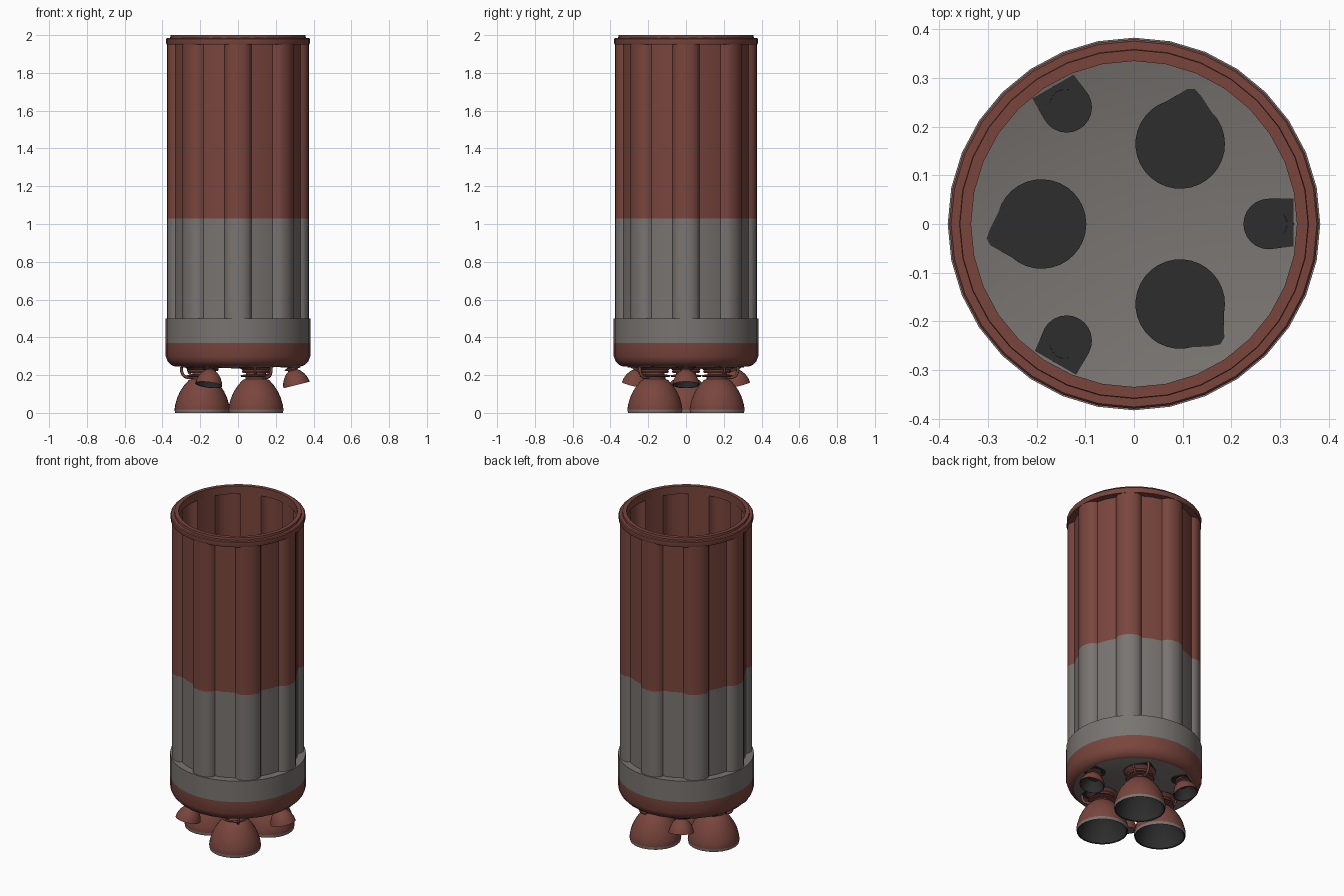
import bpy, bmesh, math
from mathutils import Matrix

cube = bpy.data.objects.get("Cube")
if cube:
    bpy.data.objects.remove(cube, do_unlink=True)


def material(name, colour):
    m = bpy.data.materials.new(name)
    m.use_nodes = True
    m.diffuse_color = (*colour, 1)
    m.node_tree.nodes["Principled BSDF"].inputs["Base Color"].default_value = (*colour, 1)
    return m


RED = material("rust red", (0.19, 0.06, 0.046))
GREY = material("warm grey", (0.19, 0.175, 0.163))
DARK = material("soot black", (0.026, 0.026, 0.026))
MATS = [RED, GREY, DARK]
R, G, D = range(3)


def finish(name, bm, matrix=None, recalc=True):
    if recalc:
        bmesh.ops.recalc_face_normals(bm, faces=bm.faces)
    for f in bm.faces:
        f.smooth = True
    mesh = bpy.data.meshes.new(name)
    bm.to_mesh(mesh)
    bm.free()
    mesh.set_sharp_from_angle(angle=math.radians(30))
    for m in MATS:
        mesh.materials.append(m)
    obj = bpy.data.objects.new(name, mesh)
    if matrix:
        obj.matrix_world = matrix
    bpy.context.collection.objects.link(obj)


def lathe(name, profile, colours, sides=32, matrix=None):
    """Spin (radius, height) points; one colour per profile segment."""
    bm = bmesh.new()
    rings = []
    for r, z in profile:
        if r == 0:
            rings.append([bm.verts.new((0, 0, z))] * sides)
        else:
            rings.append([bm.verts.new((r * math.cos(i * math.tau / sides),
                                        r * math.sin(i * math.tau / sides), z))
                          for i in range(sides)])
    for a, b, col in zip(rings, rings[1:], colours):
        for i in range(sides):
            j = (i + 1) % sides
            corners = list(dict.fromkeys((a[i], a[j], b[j], b[i])))
            bm.faces.new(corners).material_index = col
    bmesh.ops.remove_doubles(bm, verts=bm.verts, dist=1e-5)
    finish(name, bm, matrix)


def plate(name, points, z, thick, matrix):
    bm = bmesh.new()
    face = bm.faces.new([bm.verts.new((x, y, z)) for x, y in points])
    out = bmesh.ops.extrude_face_region(bm, geom=[face])
    top = [v for v in out["geom"] if isinstance(v, bmesh.types.BMVert)]
    bmesh.ops.translate(bm, verts=top, vec=(0, 0, thick))
    for f in bm.faces:
        f.material_index = D
    finish(name, bm, matrix)


def pipe(name, points, radius, matrix):
    curve = bpy.data.curves.new(name, "CURVE")
    curve.dimensions = "3D"
    curve.bevel_depth = radius
    curve.bevel_resolution = 2
    curve.resolution_u = 5
    s = curve.splines.new("BEZIER")
    s.bezier_points.add(len(points) - 1)
    for bp, p in zip(s.bezier_points, points):
        bp.co = p
        bp.handle_left_type = bp.handle_right_type = "AUTO"
    curve.materials.append(RED)
    obj = bpy.data.objects.new(name, curve)
    obj.matrix_world = matrix
    bpy.context.collection.objects.link(obj)


# Base skirt with a shallow floor, open to the inside of the tank
lathe("base_skirt",
      [(0, .235), (.338, .247), (.354, .254), (.372, .272), (.383, .3),
       (.383, .37), (.383, .5), (.336, .5)],
      [G, R, R, R, R, G, G])

# Fluted tank wall: eight broad rounded columns with deep panels between
bm = bmesh.new()
half = [(4.5, .374), (8.5, .366), (11, .352), (12.3, .338)]
column = [(-d, r) for d, r in reversed(half)] + [(0, .377)] + half + [(22.5, .339)]
section = []
for k in range(8):
    for deg, r in column:
        a = math.radians(deg + k * 45)
        section.append((r * math.cos(a), r * math.sin(a)))
rows = [[bm.verts.new((x, y, z)) for x, y in section] for z in (.495, 1.03, 1.955)]
for low, high, col in ((rows[0], rows[1], G), (rows[1], rows[2], R)):
    for i in range(len(section)):
        j = (i + 1) % len(section)
        bm.faces.new((low[i], low[j], high[j], high[i])).material_index = col
finish("fluted_tank", bm, recalc=False)

# Stepped top rim
lathe("top_rim",
      [(.335, 1.95), (.378, 1.95), (.38, 1.955), (.38, 1.98), (.376, 1.985),
       (.359, 1.985), (.358, 2), (.335, 2), (.335, 1.95)], [R] * 8)

# Three main engines, each with mount, bell, pipes and soot patch
for n in range(3):
    spin = Matrix.Rotation(math.radians(60 + 120 * n), 4, "Z")
    place = spin @ Matrix.Translation((.19, 0, 0))
    lathe(f"main_bell_{n + 1}",
          [(.143, 0), (.146, .017), (.142, .045), (.132, .08), (.116, .115),
           (.094, .148), (.07, .174), (.05, .182), (0, .182)],
          [G] + [R] * 7, 32, place)
    lathe(f"main_bell_lining_{n + 1}",
          [(.143, 0), (.137, .003), (.131, .045), (.107, .11), (.06, .165), (0, .17)],
          [D] * 5, 32, place)
    lathe(f"main_mount_{n + 1}",
          [(.055, .175), (.055, .19), (.078, .191), (.082, .196), (.078, .201),
           (.052, .203), (.052, .21), (.07, .212), (.074, .22), (.07, .226),
           (.09, .24)], [R] * 10, 24, place)
    pipe(f"feed_pipe_{n + 1}",
         [(.30, .03, .243), (.297, .03, .215), (.28, .027, .192), (.23, .015, .188)],
         .008, spin)
    pipe(f"brace_pipe_{n + 1}",
         [(.265, -.05, .241), (.26, -.045, .215), (.24, -.03, .196)], .006, spin)
    # Rounded patch drawn out towards the feed pipe
    arc = [math.radians(48 + i * 11) for i in range(28)]
    tear = [(.19 + .092 * math.cos(a), .092 * math.sin(a)) for a in arc]
    tear += [(.296, .01), (.303, .03), (.295, .044)]
    plate(f"main_soot_patch_{n + 1}", tear, .24, .008, spin)

# Three small steering engines, tilted outwards
for n in range(3):
    spin = Matrix.Rotation(math.radians(120 * n), 4, "Z")
    tilt = spin @ Matrix.Translation((.31, 0, .148)) @ Matrix.Rotation(math.radians(-14), 4, "Y")
    lathe(f"small_bell_{n + 1}",
          [(.072, 0), (.068, .022), (.056, .048), (.04, .068), (.026, .078),
           (.026, .084), (.042, .085), (.042, .093), (.028, .095), (.03, .1)],
          [R] * 9, 24, tilt)
    lathe(f"small_bell_lining_{n + 1}",
          [(.072, 0), (.067, .001), (.06, .025), (.035, .06), (0, .065)],
          [R] + [D] * 3, 24, tilt)
    # Patch: rounded towards the centre, square towards the wall
    arc = [math.radians(90 + i * 15) for i in range(13)]
    patch = [(.277 + .052 * math.cos(a), .052 * math.sin(a)) for a in arc]
    patch += [(.328, -.046), (.328, .052)]
    plate(f"small_soot_patch_{n + 1}", patch, .241, .008, spin)
    lathe(f"small_mount_ring_{n + 1}",
          [(.036, .247), (.036, .251), (.041, .251), (.041, .247)], [D] * 3, 24,
          spin @ Matrix.Translation((.284, 0, 0)))
